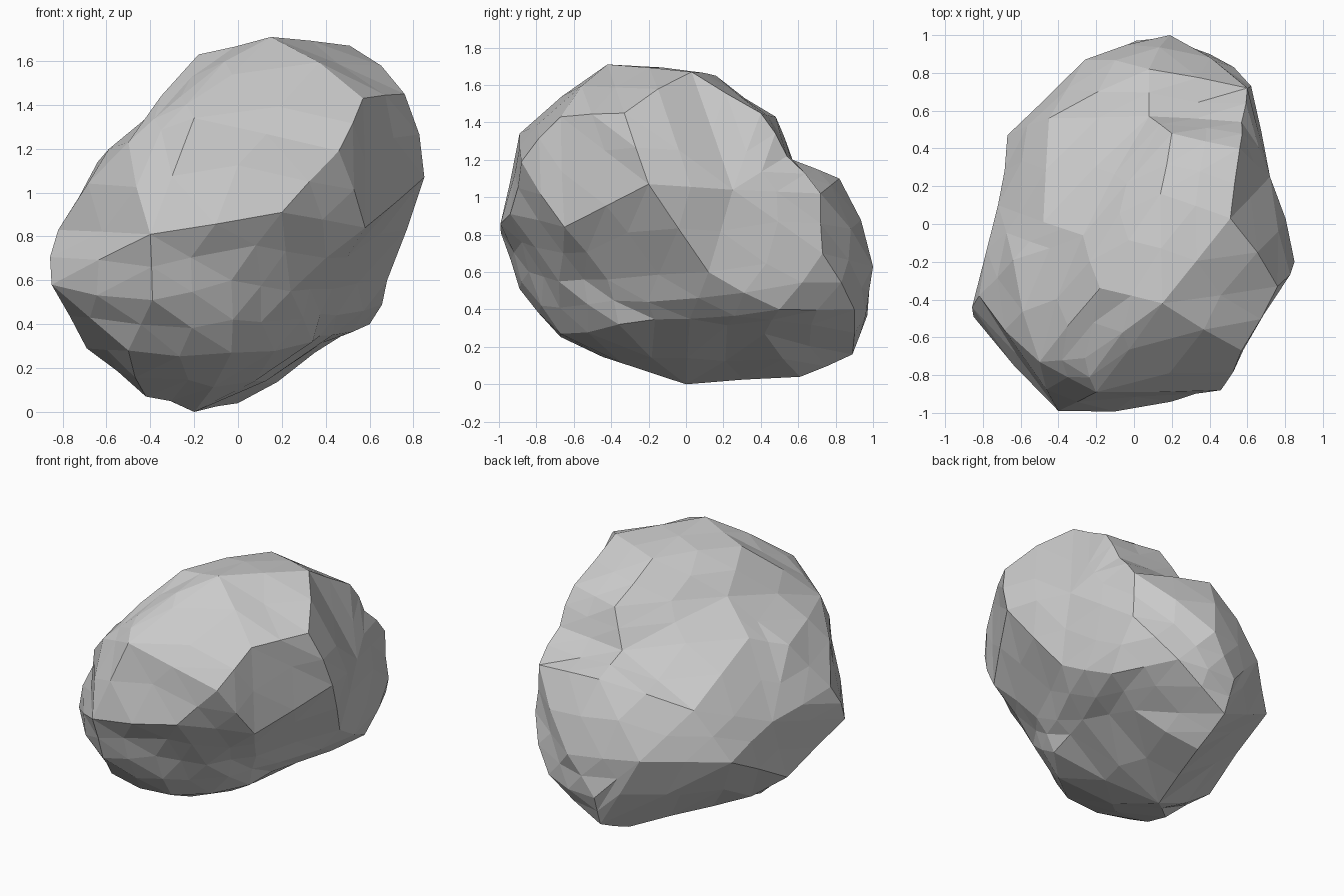
import bpy, bmesh, random
from mathutils import Vector

if "Cube" in bpy.data.objects:
    bpy.data.objects.remove(bpy.data.objects["Cube"])

random.seed(4)
CENTRE = Vector((0.03, 0.0, 0.8))

# Main corners of the boulder, from the crown down to the foot
CORNERS = [
    (.15, -.42, 1.71), (.51, .03, 1.67), (.14, .16, 1.65), (-.18, -.34, 1.63),
    (.76, -.33, 1.45), (.57, -.67, 1.43), (.56, .40, 1.45), (.2, .48, 1.43),
    (-.26, -.71, 1.44), (-.2, -.89, 1.34), (-.48, .01, 1.22), (-.5, -.73, 1.23),
    (-.64, -.19, 1.14), (.46, -.88, 1.19), (.85, -.2, 1.07), (.57, .54, 1.22),
    (.08, .82, 1.10), (.6, .72, 1.02), (-.45, .56, .93), (.72, .25, 1.04),
    (-.82, -.38, .83), (-.4, -.99, .81), (.2, -.94, .91), (.58, -.65, .84),
    (-.72, .1, .75), (-.67, .47, .6), (-.26, .87, .65), (.19, 1.0, .63),
    (.68, .12, .6), (-.85, -.49, .58), (-.39, -.89, .51), (.24, -.68, .55),
    (.43, -.42, .56), (.6, .5, .4), (.43, .02, .35), (.01, .97, .37),
    (-.03, -.67, .27), (-.5, -.64, .28), (-.69, -.1, .29), (.35, .42, .27),
    (.02, .89, .16), (0, .61, .04), (-.42, -.2, .07), (-.2, 0, 0),
    (.62, .73, .7), (.08, .57, 1.2), (-.27, -.06, 1.42), (-.03, -.84, .6),
    (.4, .9, .4), (.34, -.36, .32),
]

# Skin the corners: triangulate their directions, then push out to full radius
bm = bmesh.new()
for p in CORNERS:
    bm.verts.new((Vector(p) - CENTRE).normalized())
target = {v: Vector(p) for v, p in zip(bm.verts, CORNERS)}
bmesh.ops.convex_hull(bm, input=bm.verts[:])
for v, p in target.items():
    v.co = p
bmesh.ops.recalc_face_normals(bm, faces=bm.faces[:])
bm.normal_update()

# Break the large planes into smaller chipped facets
out = bmesh.new()
vmap = {v: out.verts.new(v.co) for v in bm.verts}
emap = {}
for e in bm.edges:
    a, b = e.verts
    sag = (b.co - a.co).dot(b.normal - a.normal) / 8
    off = max(-0.02, min(0.02, sag * 0.25)) + random.uniform(-0.02, 0.02)
    emap[e] = out.verts.new((a.co + b.co) / 2 + (a.normal + b.normal).normalized() * off)
for f in bm.faces:
    ring = [emap[l.edge] for l in f.loops]
    out.faces.new(ring)
    for i, l in enumerate(f.loops):
        out.faces.new((vmap[l.vert], ring[i], ring[i - 1]))
bm.free()

# Rest the rock on the ground
low = min(v.co.z for v in out.verts)
for v in out.verts:
    v.co.z -= low

mesh = bpy.data.meshes.new("boulder")
out.to_mesh(mesh)
out.free()
boulder = bpy.data.objects.new("boulder", mesh)
bpy.context.collection.objects.link(boulder)
